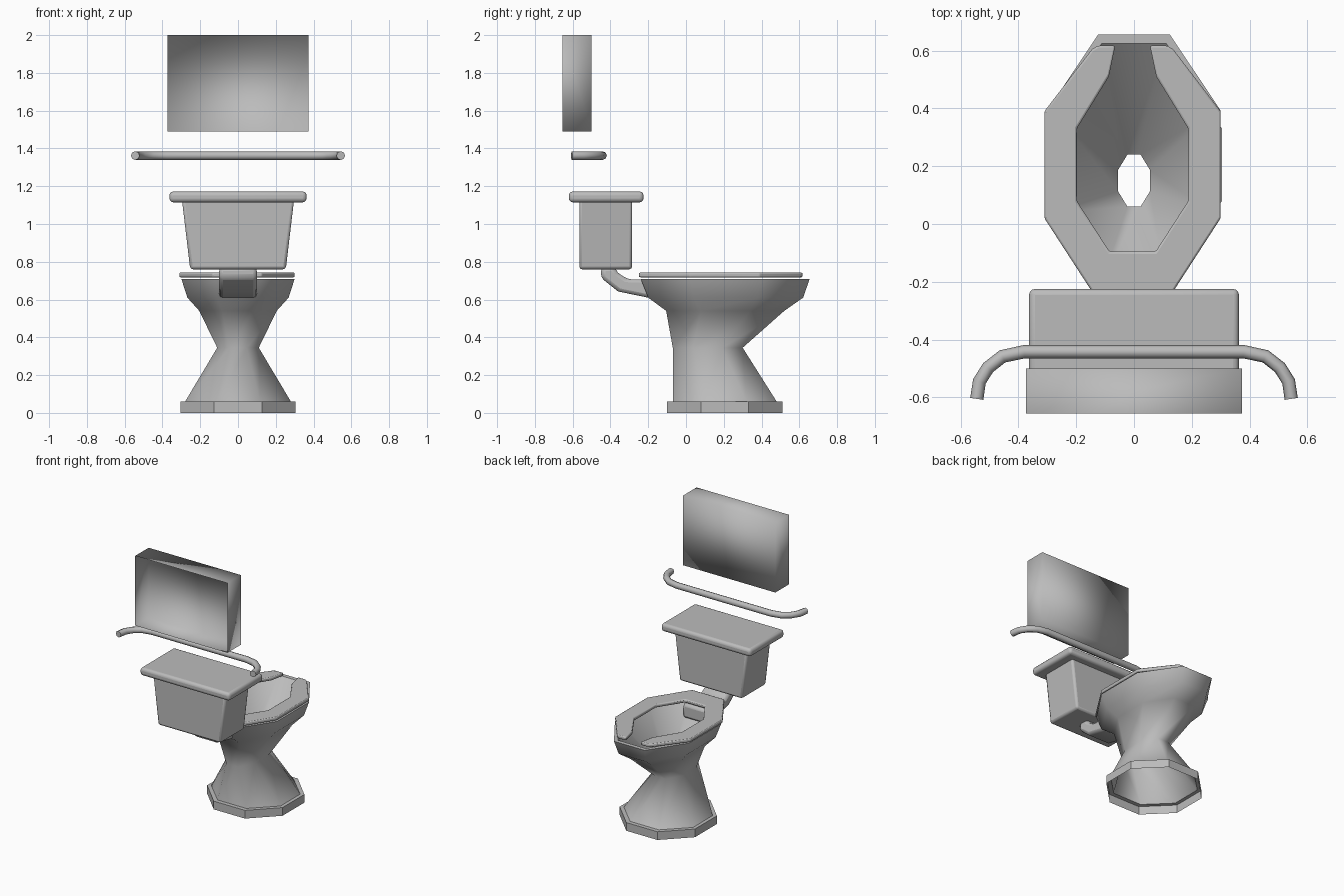
import bpy, bmesh

if "Cube" in bpy.data.objects:
    bpy.data.objects.remove(bpy.data.objects["Cube"], do_unlink=True)

grey = bpy.data.materials.new("porcelain_grey")
grey.use_nodes = True
COLOUR = (0.5, 0.5, 0.5, 1)
grey.diffuse_color = COLOUR
grey.node_tree.nodes["Principled BSDF"].inputs["Base Color"].default_value = COLOUR


def finish(bm, name, bevel=0, segments=2, angle=None):
    """Turn a bmesh into a shaded object, optionally with rounded edges."""
    mesh = bpy.data.meshes.new(name)
    bm.to_mesh(mesh)
    bm.free()
    obj = bpy.data.objects.new(name, mesh)
    bpy.context.collection.objects.link(obj)
    mesh.materials.append(grey)
    if bevel:
        mod = obj.modifiers.new("rounding", 'BEVEL')
        mod.width, mod.segments = bevel, segments
    bpy.ops.object.select_all(action='DESELECT')
    bpy.context.view_layer.objects.active = obj
    obj.select_set(True)
    if angle:
        bpy.ops.object.shade_smooth_by_angle(angle=angle)
    else:
        bpy.ops.object.shade_smooth()
    return obj


def loft(rings, caps=False, start=False):
    """Skin a list of equal-length point rings."""
    bm = bmesh.new()
    loops = [[bm.verts.new(p) for p in ring] for ring in rings]
    n = len(loops[0])
    for a, b in zip(loops, loops[1:]):
        for i in range(n):
            j = (i + 1) % n
            bm.faces.new((a[i], a[j], b[j], b[i]))
    if caps or start:
        bm.faces.new(loops[0][::-1])
    if caps:
        bm.faces.new(loops[-1])
    if caps or start:
        bmesh.ops.recalc_face_normals(bm, faces=bm.faces)
    return bm


def octagon(z, rx, front, back):
    """Stretched eight-sided ring."""
    mid, ry, k = (front + back) / 2, (front - back) / 2, 0.414
    unit = [(1, -k), (1, k), (k, 1), (-k, 1), (-1, k), (-1, -k), (-k, -1), (k, -1)]
    return [(x * rx, mid + y * ry, z) for x, y in unit]


def rectangle(z, rx, y0, y1):
    return [(-rx, y0, z), (rx, y0, z), (rx, y1, z), (-rx, y1, z)]


# Foot plinth, open underneath
finish(loft([octagon(0, .305, .51, -.1), octagon(.06, .305, .51, -.1),
             octagon(.06, .28, .48, -.07)]), "foot_plinth", angle=0.7)

# Pedestal and bowl: outer skin, rim, then inner funnel to the drain hole
finish(loft([octagon(*r) for r in [
    (.06, .28, .48, -.07), (.345, .11, .30, -.07), (.54, .205, .52, -.105),
    (.61, .268, .62, -.2), (.71, .3, .655, -.24)]]), "pedestal_bowl")
finish(loft([octagon(*r) for r in [
    (.71, .3, .655, -.24), (.71, .27, .625, -.2)]]), "bowl_rim")
finish(loft([octagon(*r) for r in [
    (.71, .27, .625, -.2), (.36, .055, .24, .06)]]), "bowl_interior")

# Neck joining the bowl to the tank
lower = [(-.1, .6), (-.2, .61), (-.36, .643), (-.45, .715), (-.45, .77)]
upper = [(-.1, .705), (-.2, .705), (-.31, .708), (-.36, .742), (-.375, .77)]
finish(loft([[(-.1, *a), (.1, *a), (.1, *b), (-.1, *b)]
             for a, b in zip(lower, upper)], caps=True), "neck", .02, angle=0.8)

# Open-front seat
outer = [(.13, -.25), (.305, .02), (.305, .39), (.14, .605), (.12, .617)]
inner = [(.08, -.095), (.193, .08), (.193, .33), (.082, .51), (.06, .617)]


def both_sides(half):
    return [(-x, y) for x, y in half[::-1]] + half


bm = bmesh.new()
strips = [[bm.verts.new((x - .005, y, .718)) for x, y in both_sides(h)]
          for h in (outer, inner)]
for i in range(len(strips[0]) - 1):
    bm.faces.new((strips[0][i], strips[0][i + 1], strips[1][i + 1], strips[1][i]))
new = bmesh.ops.extrude_face_region(bm, geom=bm.faces[:])["geom"]
bmesh.ops.translate(bm, vec=(0, 0, .025),
                    verts=[v for v in new if isinstance(v, bmesh.types.BMVert)])
bmesh.ops.recalc_face_normals(bm, faces=bm.faces)
finish(bm, "seat", .007, angle=0.6)

# Tank and its lid
finish(loft([rectangle(.76, .253, -.565, -.285), rectangle(1.13, .297, -.565, -.285)],
            caps=True), "tank", .015, angle=0.9)
finish(loft([rectangle(1.115, .363, -.62, -.225), rectangle(1.172, .363, -.62, -.225)],
            caps=True), "tank_lid", .02, 3, angle=0.9)

# Wall panel: shallow box left open towards the wall
panel = [[(-.373, y, 1.49), (.373, y, 1.49), (.373, y, 2), (-.373, y, 2)]
         for y in (-.5, -.655)]
finish(loft(panel, start=True), "wall_panel")

# Bent hand rail swept along a path
bend = [(.38, -.442), (.455, -.458), (.505, -.497), (.535, -.545), (.544, -.605)]
path = both_sides(bend)
curve = bpy.data.curves.new("hand_rail_path", 'CURVE')
curve.dimensions = '3D'
curve.bevel_depth, curve.bevel_resolution = .023, 2
curve.use_fill_caps = True
spline = curve.splines.new('POLY')
spline.points.add(len(path) - 1)
for point, (x, y) in zip(spline.points, path):
    point.co = (x, y, 1.362, 1)
    point.radius = 1
curve.materials.append(grey)
rail = bpy.data.objects.new("hand_rail", curve)
bpy.context.collection.objects.link(rail)
bpy.ops.object.select_all(action='DESELECT')
bpy.context.view_layer.objects.active = rail
rail.select_set(True)
bpy.ops.object.convert(target='MESH')
bpy.ops.object.shade_smooth_by_angle(angle=0.9)
